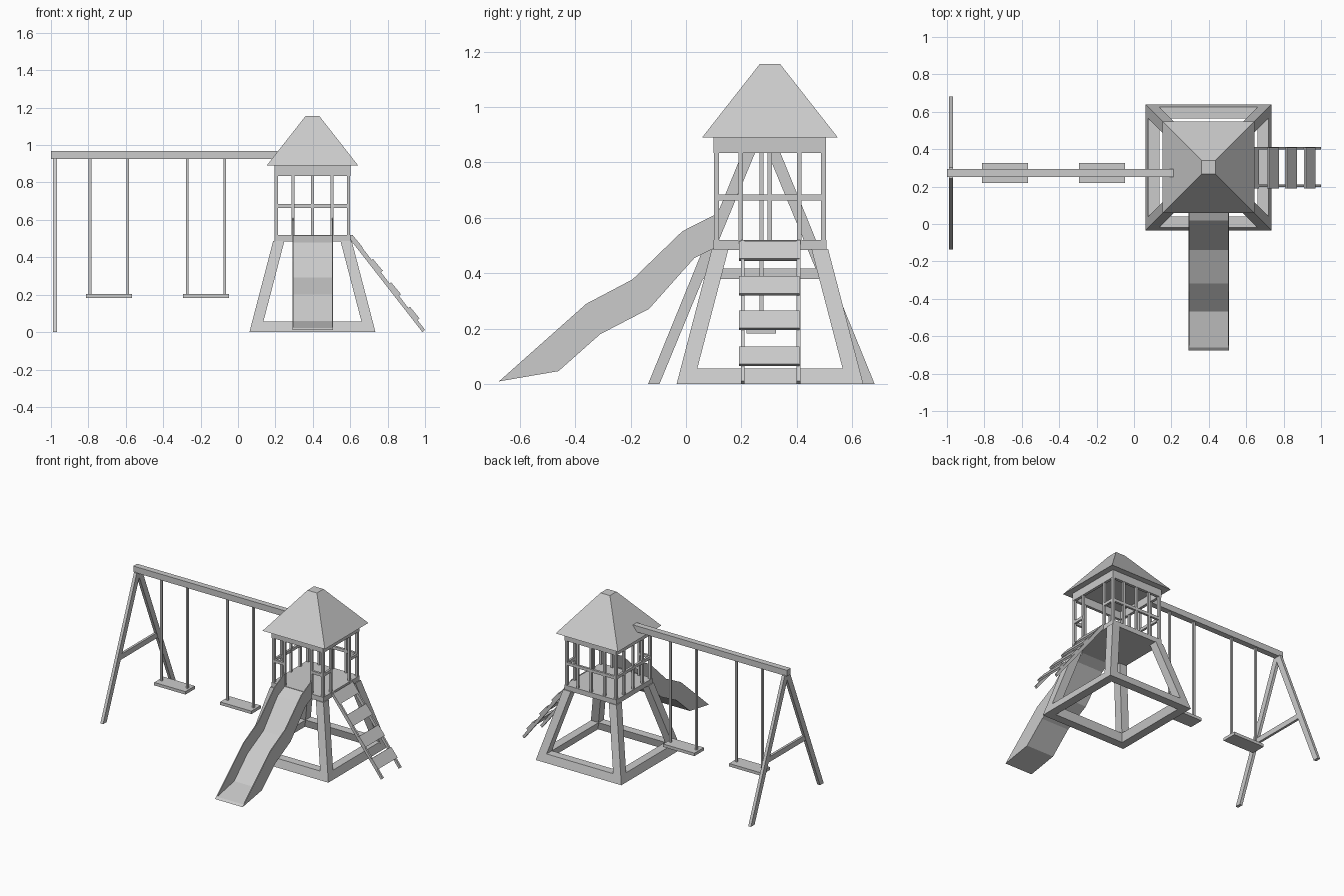
import bpy, bmesh
from mathutils import Matrix

if "Cube" in bpy.data.objects:
    bpy.data.objects.remove(bpy.data.objects["Cube"])

CX, CY = 0.398, 0.303          # tower centre
DECK, TOP = 0.52, 0.835        # deck height, top of the posts


def finish(name, bm):
    bmesh.ops.recalc_face_normals(bm, faces=bm.faces)
    me = bpy.data.meshes.new(name)
    bm.to_mesh(me)
    bm.free()
    ob = bpy.data.objects.new(name, me)
    bpy.context.collection.objects.link(ob)
    return ob


def loft(name, a, b, turn=None):
    """Closed solid between two matching rings of points."""
    bm = bmesh.new()
    va = [bm.verts.new(p) for p in a]
    vb = [bm.verts.new(p) for p in b]
    n = len(a)
    bm.faces.new(va)
    bm.faces.new(vb[::-1])
    for i in range(n):
        j = (i + 1) % n
        bm.faces.new((va[i], va[j], vb[j], vb[i]))
    if turn is not None:   # tower parts: made around the origin, then turned into place
        bm.transform(Matrix.Translation((CX, CY, 0)) @ Matrix.Rotation(turn * 1.5707963, 4, 'Z'))
    return finish(name, bm)


def rect(x0, x1, y0, y1, z):
    return [(x0, y0, z), (x1, y0, z), (x1, y1, z), (x0, y1, z)]


def box(name, x0, x1, y0, y1, z0, z1, turn=None):
    return loft(name, rect(x0, x1, y0, y1, z0), rect(x0, x1, y0, y1, z1), turn)


def side_yz(name, prof, x0, x1):
    return loft(name, [(x0, y, z) for y, z in prof], [(x1, y, z) for y, z in prof])


def side_xz(name, prof, y0, y1):
    return loft(name, [(x, y0, z) for x, z in prof], [(x, y1, z) for x, z in prof])


# Tower base: splayed legs and bottom bars, one of each per side
for k in range(4):
    loft("tower_leg", rect(-.337, -.277, -.337, -.277, 0), rect(-.21, -.15, -.21, -.15, .487), k)
    loft("base_bar", rect(-.28, .28, -.337, -.277, 0), rect(-.268, .268, -.322, -.262, .057), k)
box("deck", -.204, .204, -.204, .204, .485, DECK, 0)

# Cabin: side 0 = front (slide), 1 = right (ladder), 2 = back, 3 = left
for k in range(4):
    box("corner_post", -.202, -.184, -.202, -.184, DECK, TOP, k)
    box("header", -.203, .183, -.203, -.183, TOP, .892, k)
    is_open = k < 2
    for x in ((-.105, .105) if is_open else (-.105, 0, .105)):
        box("rail_post", x - .008, x + .008, -.201, -.185, DECK, TOP, k)
    for a, b in (((-.19, -.1), (.1, .19)) if is_open else ((-.19, .19),)):
        box("guard_rail", a, b, -.202, -.186, .663, .684, k)

# Roof
loft("roof", rect(-.245, .245, -.245, .245, .89), rect(-.037, .037, -.037, .037, 1.155), 0)

# Slide: thin side walls and a bed following their lower edge
upper = [(-.675, .01), (-.36, .29), (-.193, .378), (-.013, .552), (.105, .612)]
lower = [(.105, .492), (.03, .455), (-.133, .272), (-.31, .18), (-.46, .047)]
for x in (.292, .503):
    side_yz("slide_wall", upper + lower, x, x + .006)
bed = lower + [(-.675, .01)]
bed_top = [(-.66, .022), (-.468, .06), (-.318, .2), (-.14, .292), (.02, .48), (.105, .52)]
side_yz("slide_bed", bed + bed_top, .297, .504)

# Ladder rails and treads on the slope
rail = [(.6, .52), (.612, .52), (1.0, .012), (.986, 0), (.6, .495)]
for y in (.198, .399):
    side_xz("ladder_rail", rail, y, y + .014)
for x, z in ((.634, .481), (.741, .356), (.838, .231), (.938, .101)):
    tread = [(x - .03, z + .027), (x - .019, z + .035), (x + .033, z - .028), (x + .022, z - .036)]
    side_xz("ladder_tread", tread, .191, .409)

# Swing frame
SY = .272
box("swing_beam", -1, .212, SY - .021, SY + .021, .926, .969)
for s in (-1, 1):
    leg = [(SY + s * o, z) for o, z in ((.409, 0), (.368, 0), (.0, .89), (.0, .93), (.03, .93))]
    side_yz("swing_frame_leg", leg, -.988, -.967)
brace = [(.055, .38), (SY * 2 - .055, .38), (SY * 2 - .07, .418), (.07, .418)]
side_yz("swing_frame_brace", brace, -.986, -.969)

# Swings
for x in (-.69, -.171):
    box("swing_seat", x - .123, x + .123, SY - .053, SY + .053, .182, .203)
    for s in (-.101, .101):
        box("swing_rope", x + s - .007, x + s + .007, SY - .007, SY + .007, .2, .93)
